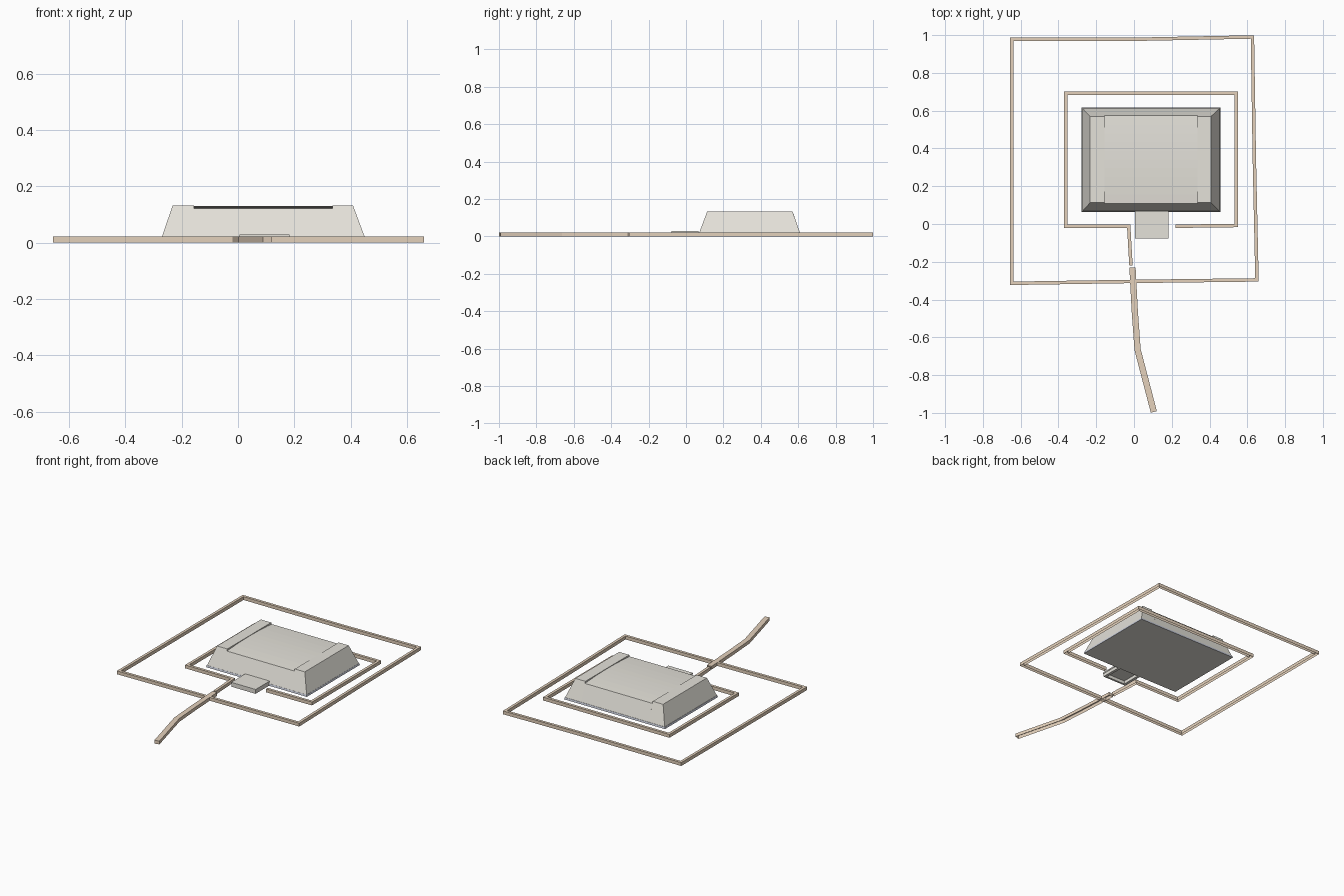
import bpy, bmesh, math
from mathutils import Vector

if "Cube" in bpy.data.objects:
    bpy.data.objects.remove(bpy.data.objects["Cube"])


def material(name, rgb):
    m = bpy.data.materials.new(name)
    m.diffuse_color = (*rgb, 1)
    m.use_nodes = True
    m.node_tree.nodes["Principled BSDF"].inputs["Base Color"].default_value = m.diffuse_color
    return m


TAN = material("tan stone", (0.78, 0.64, 0.50))
GREY = material("pale grey plaster", (0.78, 0.76, 0.70))
BLUE = material("blue grey footing", (0.58, 0.61, 0.70))


def finish(name, bm, mats, rule=None, open_bottom=False):
    bmesh.ops.remove_doubles(bm, verts=bm.verts, dist=1e-5)
    bmesh.ops.dissolve_degenerate(bm, edges=bm.edges, dist=1e-6)
    bmesh.ops.recalc_face_normals(bm, faces=bm.faces)
    bm.normal_update()
    if open_bottom:
        low = [f for f in bm.faces if f.normal.z < -.9]
        bmesh.ops.delete(bm, geom=low, context='FACES')
    if rule:
        for f in bm.faces:
            f.material_index = rule(f)
    me = bpy.data.meshes.new(name)
    bm.to_mesh(me)
    bm.free()
    for m in mats:
        me.materials.append(m)
    ob = bpy.data.objects.new(name, me)
    bpy.context.collection.objects.link(ob)
    return ob


def loft(bm, rings, closed=False):
    """Join equal-length rings of points; cap the ends when open."""
    vs = [[bm.verts.new(p) for p in r] for r in rings]
    n = len(vs[0])
    for a in range(len(vs) if closed else len(vs) - 1):
        b = (a + 1) % len(vs)
        for i in range(n):
            j = (i + 1) % n
            bm.faces.new((vs[a][i], vs[a][j], vs[b][j], vs[b][i]))
    if not closed:
        bm.faces.new(vs[0])
        bm.faces.new(vs[-1][::-1])


def wall(name, path, width, height, closed=False):
    """Low wall with mitred corners following a ground path, open below."""
    pts = [Vector(p) for p in path]
    n = len(pts)
    rings = []
    for i, p in enumerate(pts):
        before = pts[i - 1] if (closed or i > 0) else None
        after = pts[(i + 1) % n] if (closed or i < n - 1) else None
        d1 = (p - before).normalized() if before else None
        d2 = (after - p).normalized() if after else d1
        d1 = d1 or d2
        n1, n2 = Vector((-d1.y, d1.x)), Vector((-d2.y, d2.x))
        m = (n1 + n2).normalized()
        off = m * (width / 2 / m.dot(n1))
        l, r = p + off, p - off
        rings.append([(l.x, l.y, 0), (r.x, r.y, 0),
                      (r.x, r.y, height), (l.x, l.y, height)])
    bm = bmesh.new()
    loft(bm, rings, closed)
    return finish(name, bm, [TAN], open_bottom=True)


def box(name, x0, x1, y0, y1, z0, z1, mats, inset=0, rule=None):
    bm = bmesh.new()
    loft(bm, [[(x0 + k, y0 + k, z), (x1 - k, y0 + k, z),
               (x1 - k, y1 - k, z), (x0 + k, y1 - k, z)]
              for z, k in ((z0, 0), (z1, inset))])
    return finish(name, bm, mats, rule)


# Enclosure walls and approach path
wall("outer_wall", [(-.648, .979), (.06, .979), (.627, .99), (.637, .35),
                    (.651, -.296), (-.01, -.304), (-.648, -.314)],
     .018, .022, True)
wall("inner_wall", [(-.016, -.22), (-.028, -.012), (-.362, -.012), (-.362, .693),
                    (.542, .693), (.542, -.008), (.22, -.012)], .018, .022)
wall("approach_path", [(-.008, -.23), (.004, -.46), (.019, -.665), (.105, -.995)],
     .033, .022)

# Tapered main body: roof sags at both open ends between raised side strips
Z0, ZT = .012, .133
STEPS = 10


def section(xb, xt, sag, base=0):
    pts = [(xb, .612, Z0), (xb, .068, Z0)]
    for i in range(STEPS + 1):
        t = i / STEPS
        drop = base + sag * (2 * t - 1) ** 2
        out = drop * .37 * (2 * t - 1)
        pts.append((xt, .113 + (.57 - .113) * t + out, ZT - drop))
    return pts


bm = bmesh.new()
loft(bm, [section(-.273, -.232, 0), section(-.157, -.157, 0),
          section(-.157, -.157, .009, .003), section(.335, .335, .009, .003),
          section(.335, .335, 0), section(.453, .408, 0)])
finish("main_building", bm, [GREY])
# Footing: blue grey sides, plain underside
box("building_footing", -.278, .457, .064, .617, 0, .012, [GREY, BLUE], .003,
    lambda f: int(abs(f.normal.z) < .9))

# Small entrance porch, open underneath
box("porch_roof", .005, .183, -.078, .068, .021, .03, [GREY])
for side, x in (("left", .007), ("right", .163)):
    box("porch_wall_" + side, x, x + .018, -.076, .066, 0, .021, [GREY])
box("porch_front", .025, .163, -.076, -.063, 0, .021, [GREY])
